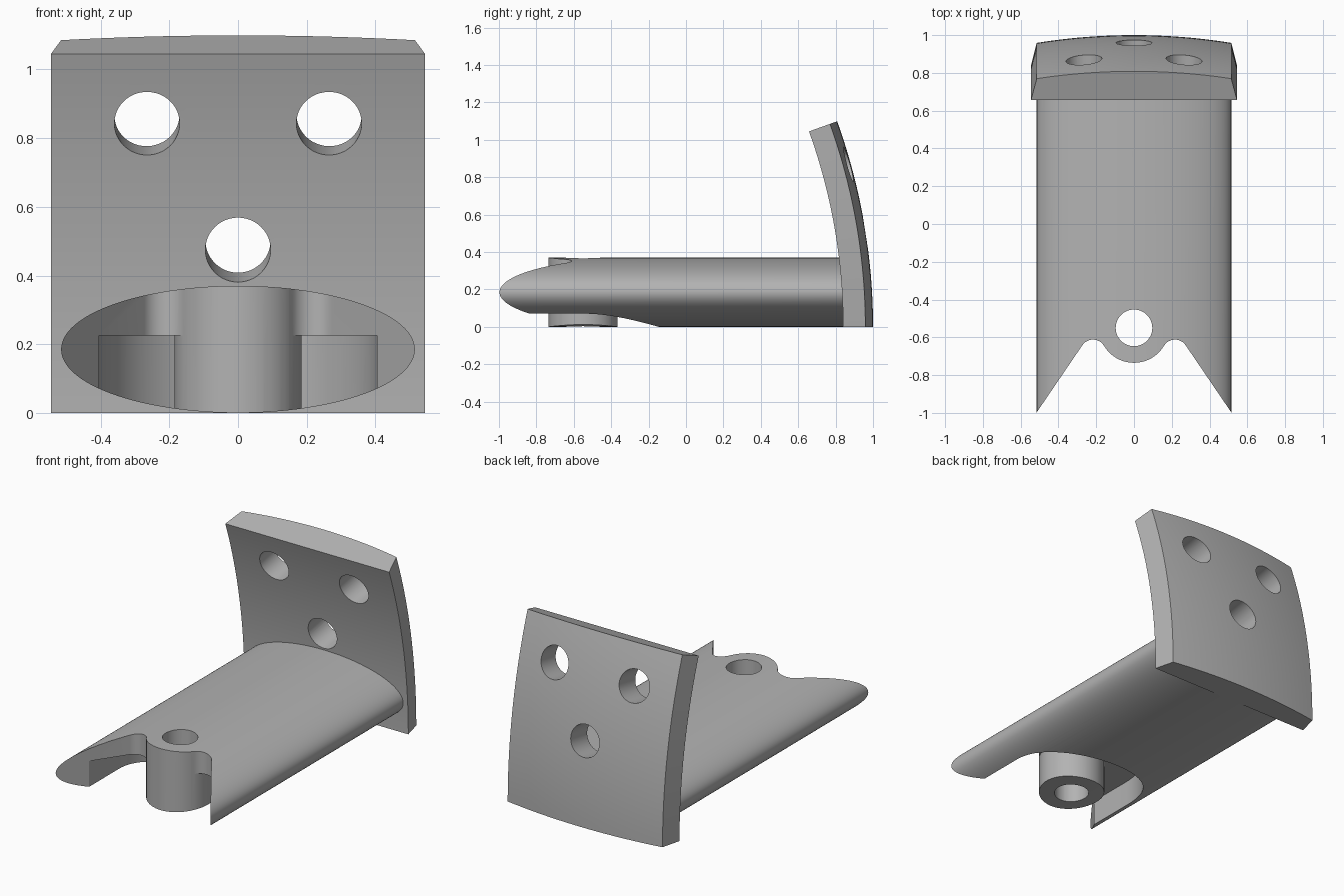
import bpy, bmesh
from math import sin, cos, pi, radians, sqrt, asin
from mathutils import Matrix

if "Cube" in bpy.data.objects:
    bpy.data.objects.remove(bpy.data.objects["Cube"])

GREY = (0.45, 0.45, 0.45, 1)
mat = bpy.data.materials.new("plain grey")
mat.use_nodes = True
mat.diffuse_color = GREY
mat.node_tree.nodes["Principled BSDF"].inputs["Base Color"].default_value = GREY


def new_object(name, bm):
    bmesh.ops.recalc_face_normals(bm, faces=bm.faces)
    mesh = bpy.data.meshes.new(name)
    bm.to_mesh(mesh)
    bm.free()
    mesh.materials.append(mat)
    obj = bpy.data.objects.new(name, mesh)
    bpy.context.collection.objects.link(obj)
    return obj


def prism(name, outline, low, high):
    """Extrude an outline in the ground plane from low to high."""
    bm = bmesh.new()
    face = bm.faces.new([bm.verts.new((x, y, low)) for x, y in outline])
    top = bmesh.ops.extrude_face_region(bm, geom=[face])["geom"]
    bmesh.ops.translate(bm, vec=(0, 0, high - low),
                        verts=[v for v in top if isinstance(v, bmesh.types.BMVert)])
    return new_object(name, bm)


def rod(name, radius, length, matrix, sides=48):
    bm = bmesh.new()
    bmesh.ops.create_cone(bm, cap_ends=True, segments=sides, radius1=radius,
                          radius2=radius, depth=length, matrix=matrix)
    return new_object(name, bm)


def arc(cx, cy, r, start, end, steps):
    angles = [radians(start + (end - start) * i / steps) for i in range(steps + 1)]
    return [(cx + r * cos(a), cy + r * sin(a)) for a in angles]


def cut(obj, cutters):
    """Subtract the cutters, then shade smooth with sharp edges kept."""
    for c in cutters:
        c.hide_render = True
        mod = obj.modifiers.new("cut", 'BOOLEAN')
        mod.operation = 'DIFFERENCE'
        mod.solver = 'EXACT'
        mod.object = c
    bpy.context.view_layer.update()
    done = obj.evaluated_get(bpy.context.evaluated_depsgraph_get())
    mesh = bpy.data.meshes.new_from_object(done)
    obj.modifiers.clear()
    obj.data = mesh
    for c in cutters:
        bpy.data.objects.remove(c)
    bpy.ops.object.select_all(action='DESELECT')
    obj.select_set(True)
    bpy.context.view_layer.objects.active = obj
    bpy.ops.object.shade_smooth_by_angle(angle=radians(30))


# Elliptical arm running front to back
HALF_W, HALF_H, BOSS_Y, BOSS_R = 0.515, 0.185, -0.55, 0.185
start, end = -1.1, 0.88
place = (Matrix.Translation((0, (start + end) / 2, HALF_H))
         @ Matrix.Diagonal((HALF_W, 1, HALF_H, 1)) @ Matrix.Rotation(pi / 2, 4, 'X'))
arm = rod("arm", 1, end - start, place, 128)

# Notch at the front: two slanted sides, fillets and the round boss nose
right_half = [(0.636, -1.175)] + arc(0.217, -0.68, 0.068, 35, 149, 12)
left_half = [(-x, y) for x, y in reversed(right_half)]
nose = arc(0, BOSS_Y, BOSS_R, -31, -149, 20)
notch = prism("notch_cutter", right_half[:-1] + nose + left_half[1:], -0.2, 0.6)

# U-shaped pocket under the arm, leaving the boss standing
outer = [(0.405, -1.2)] + arc(0, BOSS_Y, 0.405, 0, 180, 48) + [(-0.405, -1.2)]
inner = ([(-0.25, -1.2), (-0.217, -0.68)] + arc(0, BOSS_Y, BOSS_R, 211, -31, 48)
         + [(0.217, -0.68), (0.25, -1.2)])
pocket = prism("pocket_cutter", outer + inner, -0.2, 0.225)

# Bolt hole through the boss
bolt = rod("bolt_cutter", 0.097, 1, Matrix.Translation((0, BOSS_Y, 0.2)))
cut(arm, [notch, pocket, bolt])

# Back plate: cylindrical front face, spherical back face, tapered sides
CENTRE_Y, R_IN, R_OUT = -2.247, 3.087, 3.247
TOP = asin(1.045 / R_IN)
COLS, ROWS = 24, 24
bm = bmesh.new()


def sheet(half_width, radius_at):
    grid = []
    for j in range(ROWS + 1):
        a = TOP * j / ROWS
        row = []
        for i in range(COLS + 1):
            x = half_width * (2 * i / COLS - 1)
            r = radius_at(x)
            row.append(bm.verts.new((x, CENTRE_Y + r * cos(a), r * sin(a))))
        grid.append(row)
    for j in range(ROWS):
        for i in range(COLS):
            bm.faces.new((grid[j][i], grid[j][i + 1], grid[j + 1][i + 1], grid[j + 1][i]))
    return grid


front = sheet(0.545, lambda x: R_IN)
back = sheet(0.515, lambda x: sqrt(R_OUT ** 2 - x * x))
for j in (0, ROWS):
    for i in range(COLS):
        bm.faces.new((front[j][i], front[j][i + 1], back[j][i + 1], back[j][i]))
for i in (0, COLS):
    for j in range(ROWS):
        bm.faces.new((front[j][i], front[j + 1][i], back[j + 1][i], back[j][i]))
plate = new_object("back_plate", bm)

# Three screw holes, tilted slightly upward
tilt = Matrix.Rotation(TOP / 2 - pi / 2, 4, 'X')
if (tilt @ Matrix.Translation((0, 0, 1))).translation.z < 0:
    tilt = Matrix.Rotation(pi / 2 + TOP / 2, 4, 'X')
holes = []
for x, z in ((-0.265, 0.843), (0.265, 0.843), (0, 0.475)):
    y = CENTRE_Y + sqrt(R_IN ** 2 - z * z)
    holes.append(rod("screw_cutter", 0.095, 0.7, Matrix.Translation((x, y, z)) @ tilt))
cut(plate, holes)
